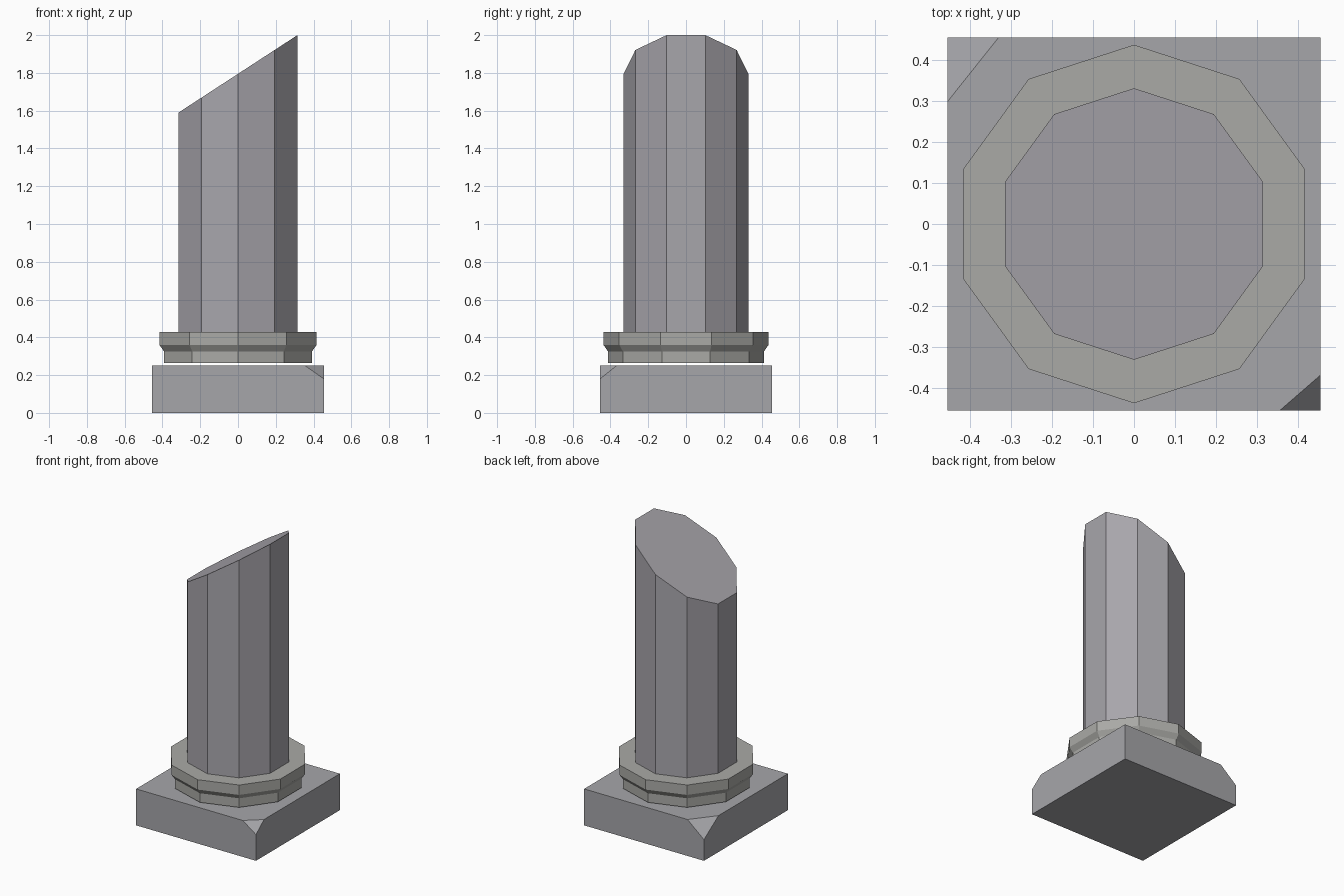
import bpy, bmesh
from math import pi, sin, cos
from mathutils import Vector

if "Cube" in bpy.data.objects:
    bpy.data.objects.remove(bpy.data.objects["Cube"])

SIDES = 10


def finish(name, bm, color):
    bmesh.ops.recalc_face_normals(bm, faces=bm.faces)
    mesh = bpy.data.meshes.new(name)
    bm.to_mesh(mesh)
    bm.free()
    mat = bpy.data.materials.new(name + "_stone")
    mat.diffuse_color = (*color, 1)
    mat.use_nodes = True
    mat.node_tree.nodes["Principled BSDF"].inputs["Base Color"].default_value = mat.diffuse_color
    mesh.materials.append(mat)
    obj = bpy.data.objects.new(name, mesh)
    bpy.context.collection.objects.link(obj)
    return obj


def lathe(bm, profile):
    """Ten-sided rings through (radius, z), with corners on the y axis."""
    rings = [[bm.verts.new((r * cos(pi / 2 + 2 * pi * i / SIDES),
                            r * sin(pi / 2 + 2 * pi * i / SIDES), z))
              for i in range(SIDES)] for r, z in profile]
    for a, b in zip(rings, rings[1:]):
        for i in range(SIDES):
            j = (i + 1) % SIDES
            bm.faces.new((a[i], a[j], b[j], b[i]))
    return rings


# Square plinth with two chipped corners
bm = bmesh.new()
bmesh.ops.create_cube(bm, size=1)
for v in bm.verts:
    v.co = (v.co.x * 0.91, v.co.y * 0.91, (v.co.z + 0.5) * 0.25)
h, top = 0.455, 0.25
for sx, sy, dx, dy, dz in ((1, -1, 0.10, 0.087, 0.07), (-1, 1, 0.125, 0.157, 0.105)):
    a = Vector((sx * (h - dx), sy * h, top))
    b = Vector((sx * h, sy * (h - dy), top))
    c = Vector((sx * h, sy * h, top - dz))
    normal = (b - a).cross(c - a)
    if normal.z < 0:
        normal.negate()
    cut = bmesh.ops.bisect_plane(bm, geom=bm.verts[:] + bm.edges[:] + bm.faces[:],
                                 plane_co=a, plane_no=normal, clear_outer=True)
    bmesh.ops.contextual_create(
        bm, geom=[e for e in cut["geom_cut"] if isinstance(e, bmesh.types.BMEdge)])
finish("plinth", bm, (0.38, 0.38, 0.40))

# Stepped base moulding, floating just above the plinth
bm = bmesh.new()
rings = lathe(bm, [(0.413, 0.263), (0.413, 0.326), (0.437, 0.36),
                   (0.437, 0.428), (0.331, 0.428)])
bm.faces.new(rings[0])
finish("base_moulding", bm, (0.40, 0.40, 0.38))

# Broken shaft with a slanted top
bm = bmesh.new()
rings = lathe(bm, [(0.331, 0.428), (0.331, 1.8)])
for v in rings[1]:
    v.co.z = 1.795 + 0.651 * v.co.x
bm.faces.new(rings[1])
finish("shaft", bm, (0.39, 0.38, 0.41))
